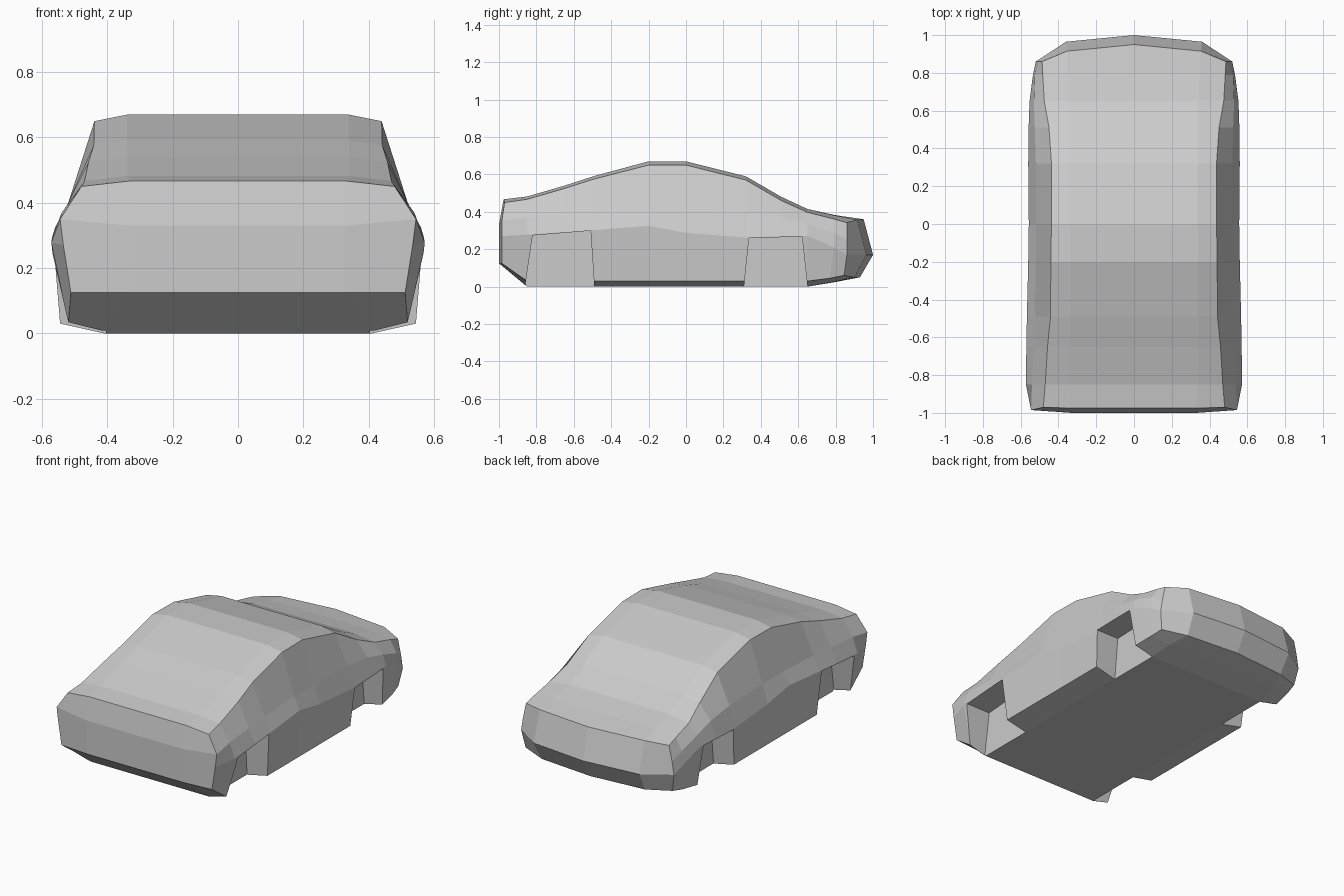
import bpy, bmesh

if "Cube" in bpy.data.objects:
    bpy.data.objects.remove(bpy.data.objects["Cube"])

# Body stations: y, roof z, roof edge x/z, shoulder x/z, belt x/z, sill x
stations = [
    (-.85, .482, .47, .467, .54, .37, .572, .278, .52),
    (-.65, .54, .458, .525, .53, .38, .57, .292, .545),
    (-.49, .592, .442, .576, .525, .39, .567, .303, .545),
    (-.20, .67, .44, .65, .52, .40, .56, .325, .545),
    (.00, .67, .437, .65, .52, .40, .557, .287, .545),
    (.32, .59, .437, .57, .52, .39, .56, .263, .545),
    (.51, .48, .45, .46, .525, .37, .558, .27, .54),
    (.65, .415, .475, .397, .53, .335, .553, .272, .53),
]


def station(y, zt, xc, zc, xd, zd, xe, ze, xf):
    return [(0, y, zt), (.34, y, zt), (xc, y, zc), (xd, y, zd),
            (xe, y, ze), (xf, y, .03), (.41, y, 0), (0, y, 0)]


# End rings, top centre round to bottom centre
front = [(0, -.975, .467), (.33, -.975, .467), (.48, -.97, .45), (.545, -.985, .35),
         (.535, -.985, .27), (.512, -.985, .125), (.33, -1, .125), (0, -1, .125)]
rear_deck = [(0, .80, .382), (.35, .80, .38), (.483, .79, .362), (.525, .79, .29),
             (.535, .79, .21), (.515, .77, .045), (.39, .79, .025), (0, .80, .025)]
rear = [(0, .95, .36), (.355, .915, .358), (.487, .86, .342), (.507, .86, .25),
        (.52, .86, .17), (.50, .845, .06), (.35, .90, .05), (0, .93, .05)]

# Loft the half body
bm = bmesh.new()
rings = [[bm.verts.new(p) for p in ring]
         for ring in [front] + [station(*s) for s in stations] + [rear_deck, rear]]
for a, b in zip(rings, rings[1:]):
    for i in range(7):
        bm.faces.new((a[i], a[i + 1], b[i + 1], b[i]))


# Nose and tail caps, creased along a bumper line
def cap(ring, mid, side, k):
    m0, m1 = bm.verts.new(mid), bm.verts.new(side)
    bm.faces.new((ring[0], ring[1], m1, m0))
    bm.faces.new(ring[1:k + 1] + [m1])
    bm.faces.new(ring[k:7] + [m1])
    bm.faces.new((m0, m1, ring[6], ring[7]))


cap(rings[0], (0, -1, .33), (.33, -1, .33), 3)
cap(rings[-1], (0, 1, .17), (.36, .965, .17), 4)

# Mirror to the other side
dup = bmesh.ops.duplicate(bm, geom=bm.verts[:] + bm.edges[:] + bm.faces[:])["geom"]
for v in dup:
    if isinstance(v, bmesh.types.BMVert):
        v.co.x *= -1
bmesh.ops.remove_doubles(bm, verts=bm.verts[:], dist=1e-4)
bmesh.ops.recalc_face_normals(bm, faces=bm.faces[:])


def make_object(name, bm):
    mesh = bpy.data.meshes.new(name)
    bm.to_mesh(mesh)
    bm.free()
    obj = bpy.data.objects.new(name, mesh)
    bpy.context.collection.objects.link(obj)
    return obj


body = make_object("car_body", bm)

# Wheel arch cutters
arches = [[(-.868, -.05), (-.82, .274), (-.51, .299), (-.487, -.05)],
          [(.305, -.05), (.337, .259), (.62, .268), (.655, -.05)]]
bm = bmesh.new()
for profile in arches:
    for side in (-1, 1):
        inner = [bm.verts.new((side * .405, y, z)) for y, z in profile]
        outer = [bm.verts.new((side * .75, y, z)) for y, z in profile]
        bm.faces.new(inner)
        bm.faces.new(outer)
        for i in range(4):
            j = (i + 1) % 4
            bm.faces.new((inner[i], inner[j], outer[j], outer[i]))
bmesh.ops.recalc_face_normals(bm, faces=bm.faces[:])
cutter = make_object("wheel_arch_cutter", bm)
cutter.hide_render = True
cutter.display_type = 'WIRE'

cut = body.modifiers.new("wheel_arches", 'BOOLEAN')
cut.operation = 'DIFFERENCE'
cut.solver = 'EXACT'
cut.object = cutter
